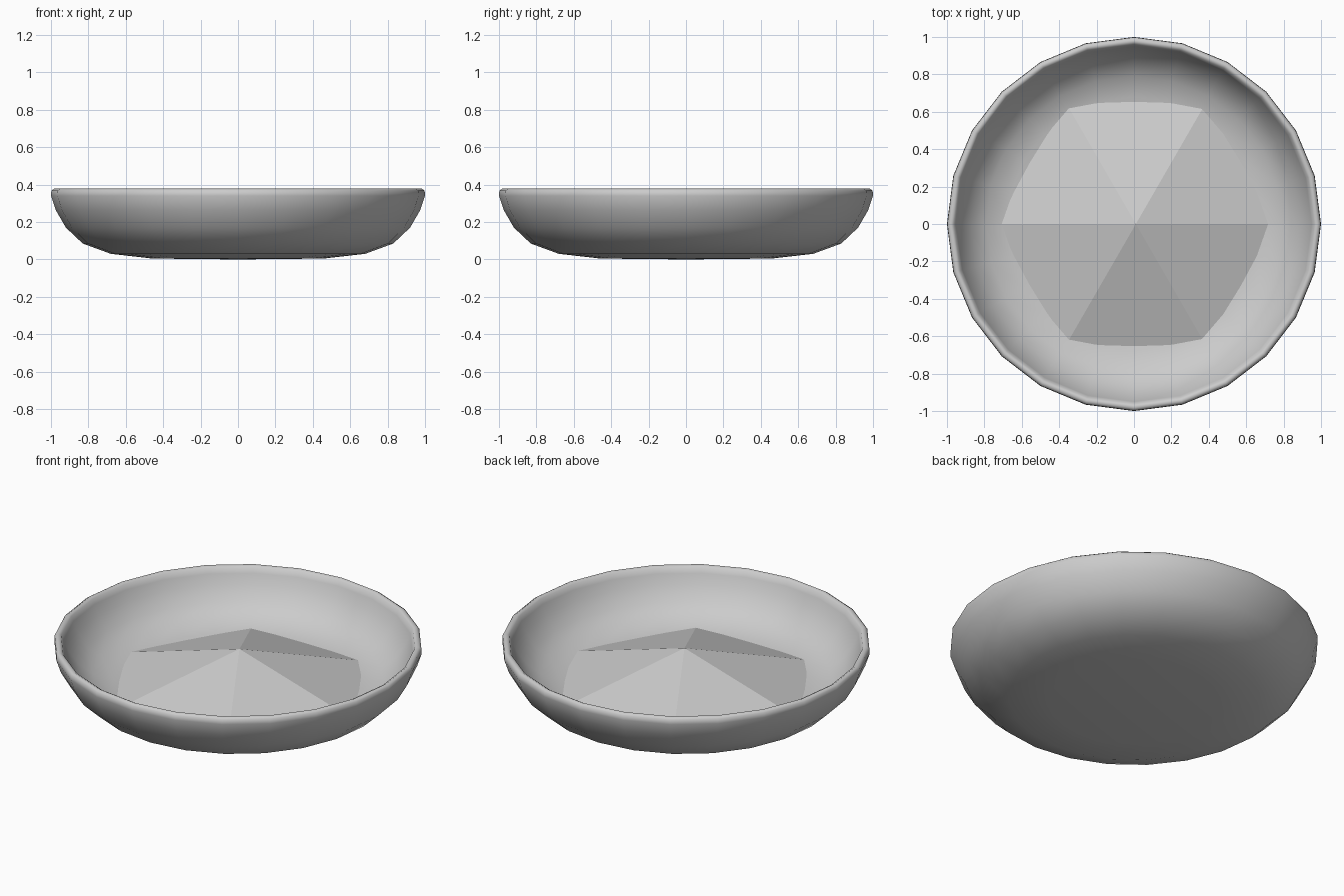
import bpy, bmesh
from math import pi, cos, sin

if "Cube" in bpy.data.objects:
    bpy.data.objects.remove(bpy.data.objects["Cube"])


def lathe(name, profile, sides):
    """Revolve an (r, z) profile that starts and ends on the axis."""
    bm = bmesh.new()
    rings = []
    for r, z in profile:
        if r == 0:
            rings.append([bm.verts.new((0, 0, z))] * sides)
        else:
            rings.append([bm.verts.new((r * cos(2 * pi * i / sides), r * sin(2 * pi * i / sides), z))
                          for i in range(sides)])
    for a, b in zip(rings, rings[1:]):
        for i in range(sides):
            j = (i + 1) % sides
            bm.faces.new(list(dict.fromkeys((a[i], a[j], b[j], b[i]))))
    bmesh.ops.recalc_face_normals(bm, faces=bm.faces)
    mesh = bpy.data.meshes.new(name)
    bm.to_mesh(mesh)
    bm.free()
    ob = bpy.data.objects.new(name, mesh)
    bpy.context.collection.objects.link(ob)
    return ob


# Shallow round bowl: outside, rounded rim, inside
bowl = lathe("bowl", [
    (0, 0), (0.46, 0.005), (0.68, 0.03), (0.83, 0.085), (0.92, 0.17), (0.975, 0.265),
    (1.0, 0.34), (0.998, 0.368), (0.98, 0.38), (0.962, 0.37), (0.95, 0.34),
    (0.925, 0.285), (0.87, 0.205), (0.79, 0.145), (0.68, 0.112), (0.46, 0.09), (0, 0.08)], 24)
bowl.data.polygons.foreach_set("use_smooth", [True] * len(bowl.data.polygons))

# Faceted six-sided heap filling the bowl
filling = lathe("filling", [(0, 0.085), (0.82, 0.09), (0, 0.33)], 6)
filling.location.x = 0.01
